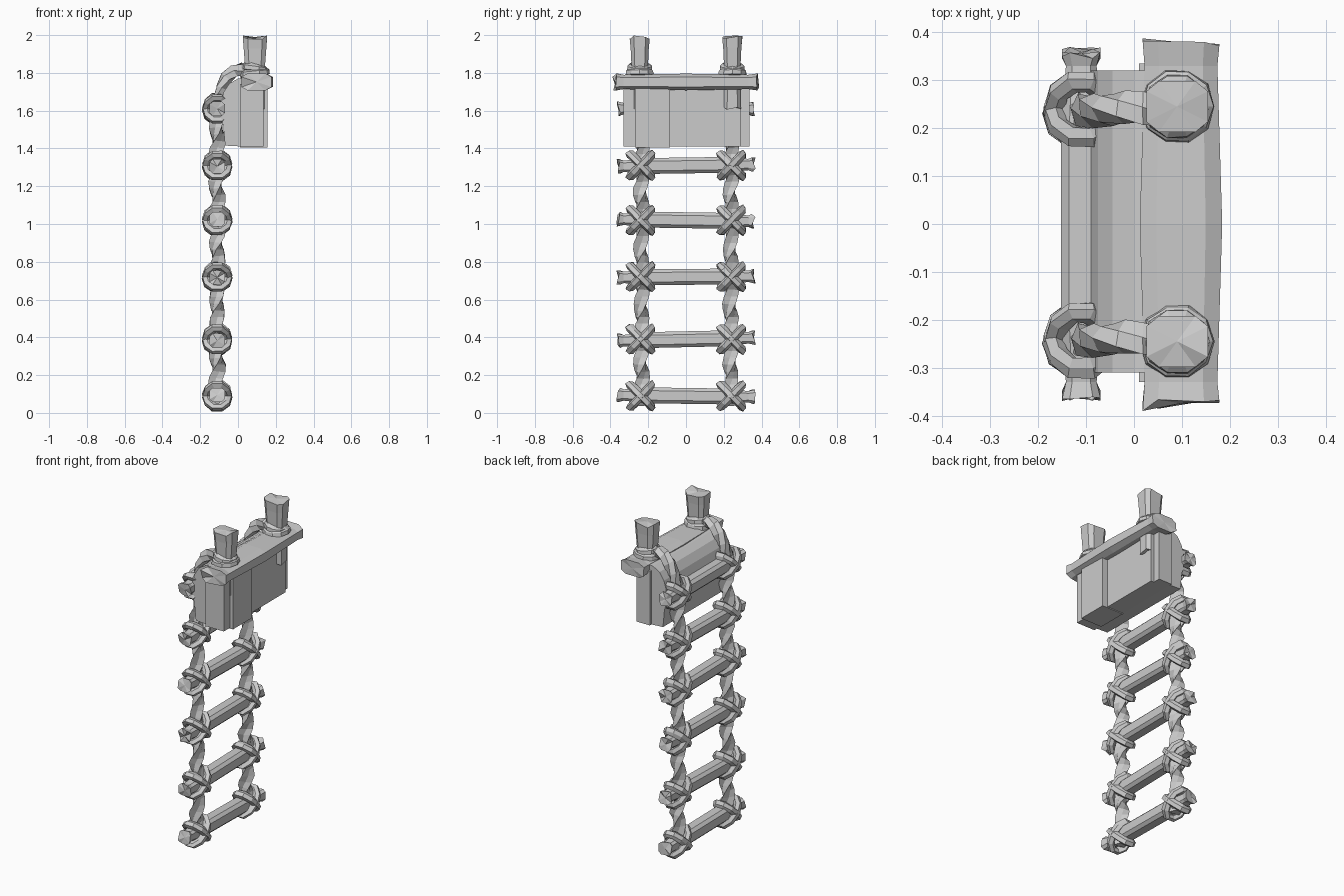
import bpy, random
from math import sin, cos, pi
from mathutils import Vector as V

if "Cube" in bpy.data.objects:
    bpy.data.objects.remove(bpy.data.objects["Cube"])

random.seed(4)
LX, RY = -0.11, 0.24          # ladder plane, rope offset
PX, PY = 0.09, 0.245          # post position


def mesh_object(name, verts, faces):
    me = bpy.data.meshes.new(name)
    me.from_pydata([tuple(v) for v in verts], [], faces)
    me.update()
    ob = bpy.data.objects.new(name, me)
    bpy.context.collection.objects.link(ob)
    return ob


def loft(name, rings, closed=False):
    """Skin rings of points; open lofts get centre-fan caps."""
    n, m = len(rings[0]), len(rings)
    verts = [p for r in rings for p in r]
    faces = []
    for i in range(m if closed else m - 1):
        a, b = i * n, ((i + 1) % m) * n
        faces += [(a + k, a + (k + 1) % n, b + (k + 1) % n, b + k) for k in range(n)]
    if not closed:
        for start, flip in ((0, True), ((m - 1) * n, False)):
            ring = verts[start:start + n]
            c = len(verts)
            verts.append(sum(ring, V()) / n)
            for k in range(n):
                p, q = start + k, start + (k + 1) % n
                faces.append((q, p, c) if flip else (p, q, c))
    return fix_normals(mesh_object(name, verts, faces))


def fix_normals(ob):
    import bmesh
    bm = bmesh.new()
    bm.from_mesh(ob.data)
    bmesh.ops.recalc_face_normals(bm, faces=bm.faces)
    bm.to_mesh(ob.data)
    bm.free()
    return ob


def rope(name, path, normal, radii, twist, closed=False, jitter=0.0):
    """Twisted lobed rope along a planar path."""
    rings, m = [], len(path)
    u = V(normal).normalized()
    for i, p in enumerate(path):
        a = path[(i - 1) % m] if closed else path[max(i - 1, 0)]
        b = path[(i + 1) % m] if closed else path[min(i + 1, m - 1)]
        w = (b - a).normalized().cross(u)
        ring = []
        for k in range(6):
            t = k * pi / 3 + twist * i
            r = radii[k % 2] * (1 + random.uniform(-jitter, jitter))
            ring.append(p + u * r * cos(t) + w * r * sin(t))
        rings.append(ring)
    return loft(name, rings, closed)


def ragged_bar(name, centre, axis, stations, rough):
    """Hewn bar: stations are (position along axis, half width, half depth)."""
    rings = []
    for i, (s, hw, hd) in enumerate(stations):
        end = i in (0, len(stations) - 1)
        ring = []
        for a, b in ((-1, -.6), (-.6, -1), (.6, -1), (1, -.6), (1, .6), (.6, 1), (-.6, 1), (-1, .6)):
            d = s - (random.uniform(0, rough) * (1 if s > stations[0][0] else -1) if end else 0)
            off = (a * hw, d, b * hd) if axis == 'y' else (a * hw, b * hd, d)
            ring.append(V(centre) + V(off))
        rings.append(ring)
    return loft(name, rings)


# Rungs with lashed cross knots
for i, z in enumerate((0.09, 0.39, 0.72, 1.02, 1.31, 1.61)):
    tilt = random.uniform(-0.008, 0.008)
    bar = ragged_bar(f"rung_{i+1}", (LX, 0, z), 'y',
                     [(-.37, .04, .038), (-.33, .032, .03), (-.2, .042, .042),
                      (.2, .042, .042), (.33, .032, .03), (.37, .04, .038)], 0.025)
    for v in bar.data.vertices:
        v.co.z += tilt * v.co.y / 0.3
    for side in (-1, 1):
        for d in (-1, 1):
            c = V((LX, side * RY, z))
            pts = [c + V((.058 * cos(t), d * .06 * sin(t), .062 * sin(t)))
                   for t in (k * 2 * pi / 10 for k in range(10))]
            rope(f"rung_knot_{i+1}", pts, (0, 1, -d), (.025, .021), 2 * pi / 10 / 3 * 0,
                 True, 0.12)

for side, label in ((-1, "front"), (1, "back")):
    # Hanging side ropes
    n = 44
    pts = [V((LX + .004 * sin(i * 1.3), side * (RY - .004), .04 + 1.58 * i / n))
           for i in range(n + 1)]
    rope(f"{label}_side_rope", pts, (0, 1, 0), (.043, .026), 0.5, jitter=0.08)

    # Rope arching over to the post
    arc = [(-.11, 1.60), (-.10, 1.66), (-.085, 1.72), (-.058, 1.775), (-.02, 1.81),
           (.02, 1.822), (.06, 1.815)]
    rope(f"{label}_arch_rope", [V((x, side * RY, z)) for x, z in arc],
         (0, 1, 0), (.039, .031), 0.5, jitter=0.08)

    # Post and its rope wraps
    ragged_bar(f"{label}_post", (PX, side * PY, 0), 'z',
               [(1.60, .05, .045), (1.80, .05, .042), (1.93, .06, .048), (2.0, .064, .053)], 0.025)
    for z, slope, r in ((1.80, .12, .058), (1.825, -.2, .05)):
        pts = [V((PX + r * cos(t), side * PY + r * sin(t), z + r * slope * cos(t)))
               for t in (k * 2 * pi / 10 for k in range(10))]
        rope(f"{label}_post_wrap", pts, (0, 0, 1), (.024, .02), 0, True, 0.1)

# Top beam, slightly bowed outwards
beam = ragged_bar("top_beam", (.098, 0, 1.752), 'y',
                  [(-.39, .08, .045), (-.33, .076, .038), (0, .086, .044),
                   (.33, .076, .038), (.39, .08, .045)], 0.03)

# Wall planks under the beam, set at different depths
for i, (y0, y1, x1, zb) in enumerate(((-.33, -.27, .135, 1.41), (-.27, -.085, .155, 1.405),
                                      (-.085, .29, .12, 1.41), (.29, .335, .10, 1.41))):
    rings = [[V((x, y, z)) for x, z in ((.01, zb), (x1, zb), (x1, 1.74), (.01, 1.74))]
             for y in (y0, y1)]
    loft(f"wall_plank_{i+1}", rings)

# Curved backing between wall and ladder
profile = [(.03, 1.41), (-.068, 1.415), (-.078, 1.52), (-.09, 1.56), (-.09, 1.65),
           (-.075, 1.70), (-.045, 1.745), (0, 1.77), (.03, 1.775)]
loft("curved_backing", [[V((x, y, z)) for x, z in profile] for y in (-.31, .32)])
